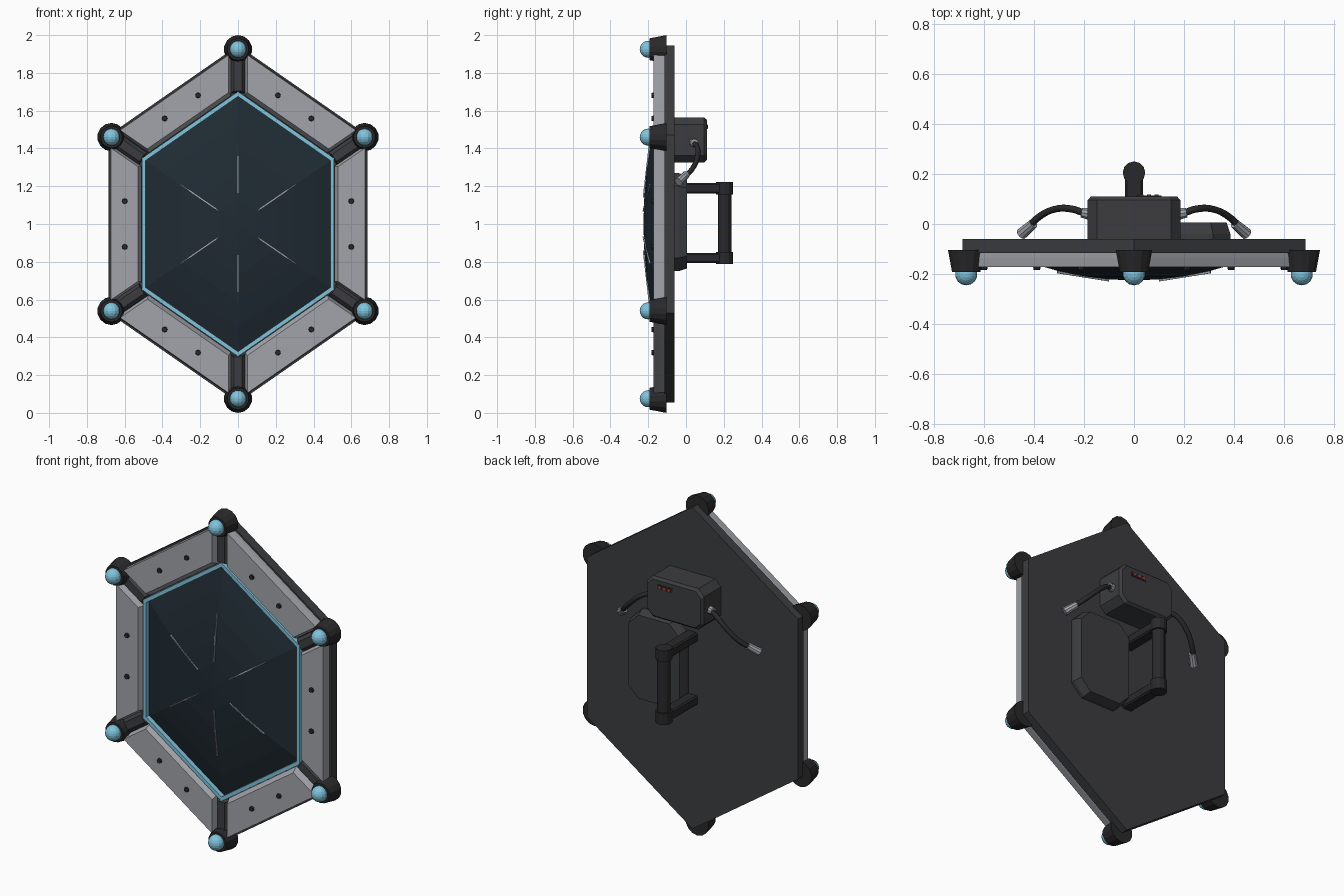
import bpy, bmesh, math
from mathutils import Vector, Matrix

if "Cube" in bpy.data.objects:
    bpy.data.objects.remove(bpy.data.objects["Cube"])

CZ = 1.0
CORNERS = [Vector(c) for c in ((0, .925), (.67, .46), (.67, -.46),
                               (0, -.925), (-.67, -.46), (-.67, .46))]


def mat(name, rgb):
    m = bpy.data.materials.new(name)
    m.diffuse_color = (*rgb, 1)
    m.use_nodes = True
    m.node_tree.nodes["Principled BSDF"].inputs["Base Color"].default_value = m.diffuse_color
    return m


PLATE = mat("dark_plate", (.045, .046, .05))
BLACK = mat("black_rubber", (.022, .022, .024))
PANEL = mat("light_metal", (.36, .37, .4))
BLUE = mat("blue_glow", (.22, .55, .72))
LENS = mat("dark_glass", (.014, .024, .033))
RED = mat("red_light", (.6, .05, .03))


def finish(name, bm, material, smooth=False):
    bmesh.ops.recalc_face_normals(bm, faces=bm.faces)
    me = bpy.data.meshes.new(name)
    bm.to_mesh(me)
    bm.free()
    me.materials.append(material)
    for p in me.polygons:
        p.use_smooth = smooth
    ob = bpy.data.objects.new(name, me)
    bpy.context.collection.objects.link(ob)
    return ob


def loft(name, rings, material, cap_start=True):
    """rings: list of (xz outline, y); joins matching outlines and caps them."""
    bm = bmesh.new()
    loops = [[bm.verts.new((p[0], y, CZ + p[1])) for p in pts] for pts, y in rings]
    n = len(loops[0])
    for a, b in zip(loops, loops[1:]):
        for i in range(n):
            j = (i + 1) % n
            bm.faces.new((a[i], a[j], b[j], b[i]))
    if cap_start:
        bm.faces.new(loops[0])
    bm.faces.new(loops[-1])
    return finish(name, bm, material)


def hexagon(s):
    return [c * s for c in CORNERS]


def octagon(cx, cz, w, h, c):
    q = [(w, h - c), (w - c, h), (c - w, h), (-w, h - c),
         (-w, c - h), (c - w, -h), (w - c, -h), (w, c - h)]
    return [(cx + x, cz + z) for x, z in q]


def rod(name, a, b, r1, r2, sides, material):
    a, b = Vector(a), Vector(b)
    bm = bmesh.new()
    rot = (b - a).to_track_quat('Z', 'Y').to_matrix().to_4x4()
    bmesh.ops.create_cone(bm, cap_ends=True, segments=sides, radius1=r1, radius2=r2,
                          depth=(b - a).length, matrix=Matrix.Translation((a + b) / 2) @ rot)
    return finish(name, bm, material)


def box(name, centre, size, material, bevel=0):
    bm = bmesh.new()
    bmesh.ops.create_cube(bm, size=1, matrix=Matrix.Translation(centre) @ Matrix.Diagonal((*size, 1)))
    if bevel:
        bmesh.ops.bevel(bm, geom=bm.edges[:], offset=bevel, segments=1, affect='EDGES')
    return finish(name, bm, material)


# Hexagonal back plate and shallow domed lens
loft("back_plate", [(hexagon(1.022), -.06), (hexagon(1.022), -.115)], PLATE)
loft("lens", [(hexagon(.74), -.11)] +
     [(hexagon(.74 * t), -.225 + .1 * t * t) for t in (1, .8, .6, .4, .2, .03)], LENS)

# Blue rim around the lens
bm = bmesh.new()
loops = [[bm.verts.new((p.x, y, CZ + p.y)) for p in hexagon(s)]
         for s, y in ((.758, -.11), (.758, -.155), (.73, -.155), (.73, -.11))]
for k in range(4):
    a, b = loops[k], loops[(k + 1) % 4]
    for i in range(6):
        j = (i + 1) % 6
        bm.faces.new((a[i], a[j], b[j], b[i]))
finish("lens_rim", bm, BLUE)

for i in range(6):
    A, B = CORNERS[i], CORNERS[(i + 1) % 6]
    e = (B - A).normalized()

    # Frame panel with chamfered ends and inner edge
    def outline(outer, inner, d):
        return [A * outer + e * d, B * outer - e * d, B * inner - e * d, A * inner + e * d]
    loft(f"frame_panel_{i}", [(outline(1.01, .762, .045), -.11),
                              (outline(1.01, .762, .045), -.135),
                              (outline(1.005, .79, .06), -.172)], PANEL)
    for t in (.353, .647):
        p = A.lerp(B, t) * .895
        rod(f"panel_screw_{i}", (p.x, -.165, CZ + p.y), (p.x, -.183, CZ + p.y), .016, .013, 8, BLACK)

    # Corner strut
    r = A.normalized()
    n = Vector((-r.y, r.x))

    def strip(s0, s1, w):
        return [A * s0 + n * w, A * s1 + n * w, A * s1 - n * w, A * s0 - n * w]
    loft(f"corner_strut_{i}", [(strip(.75, .98, .04), -.11), (strip(.75, .98, .04), -.135),
                               (strip(.76, .98, .022), -.157)], PLATE)

    # Tapered corner post with blue bulb
    rod(f"corner_post_{i}", (A.x, -.103, CZ + A.y), (A.x, -.192, CZ + A.y), .075, .058, 14, BLACK)
    bm = bmesh.new()
    bmesh.ops.create_uvsphere(bm, u_segments=14, v_segments=10, radius=.045,
                              matrix=Matrix.Translation((A.x, -.2, CZ + A.y)))
    finish(f"corner_bulb_{i}", bm, BLUE)

    # Thin ray line lying on the lens
    w = .003
    p0, p1 = A * .152, A * .455
    bm = bmesh.new()
    v = [bm.verts.new((q.x + n.x * k, y + dy, CZ + q.y + n.y * k))
         for q, y in ((p0, -.221), (p1, -.189))
         for k, dy in ((w, .006), (-w, .006), (-w, -.008), (w, -.008))]
    for f in ((0, 1, 2, 3), (4, 5, 6, 7), (0, 1, 5, 4), (1, 2, 6, 5), (2, 3, 7, 6), (3, 0, 4, 7)):
        bm.faces.new([v[k] for k in f])
    finish(f"lens_ray_{i}", bm, PANEL)

# Power box on the back with status lights
loft("power_box", [(octagon(0, .445, .185, .12, .038), -.065),
                   (octagon(0, .445, .185, .12, .038), .095),
                   (octagon(0, .445, .172, .107, .034), .11)], PLATE)
box("light_slot", (.06, .109, 1.515), (.1, .008, .026), BLACK)
for x in (.03, .06, .09):
    rod("status_light", (x, .11, 1.515), (x, .117, 1.515), .009, .008, 8, RED)

# Offset octagonal arm pad
loft("arm_pad", [(octagon(.205, .01, .18, .26, .07), -.065),
                 (octagon(.205, .01, .18, .26, .07), -.04),
                 (octagon(.205, .01, .165, .245, .064), .005)], PLATE)

# Vertical handle on two arms
rod("handle_grip", (0, .205, .84), (0, .205, 1.17), .036, .036, 12, BLACK)
for z in (.82, 1.19):
    box("handle_arm", (0, .07, z), (.07, .27, .055), BLACK, .008)
    rod("handle_cap", (0, .205, z - .033), (0, .205, z + .033), .045, .045, 12, BLACK)

# Cables with metal plugs on both sides
for s in (-1, 1):
    rod("cable_socket", (s * .18, .04, 1.43), (s * .21, .045, 1.43), .024, .02, 10, PANEL)
    cu = bpy.data.curves.new("cable", 'CURVE')
    cu.dimensions = '3D'
    cu.bevel_depth = .014
    cu.bevel_resolution = 2
    cu.resolution_u = 6
    pts = [(.19, .04, 1.43), (.25, .06, 1.405), (.32, .058, 1.345), (.38, .028, 1.285), (.42, -.01, 1.25)]
    sp = cu.splines.new('BEZIER')
    sp.bezier_points.add(len(pts) - 1)
    for bp, p in zip(sp.bezier_points, pts):
        bp.co = (s * p[0], p[1], p[2])
        bp.handle_left_type = bp.handle_right_type = 'AUTO'
    cu.materials.append(BLACK)
    ob = bpy.data.objects.new("cable", cu)
    bpy.context.collection.objects.link(ob)
    rod("cable_plug", (s * .402, .002, 1.263), (s * .45, -.04, 1.222), .02, .024, 10, PANEL)
